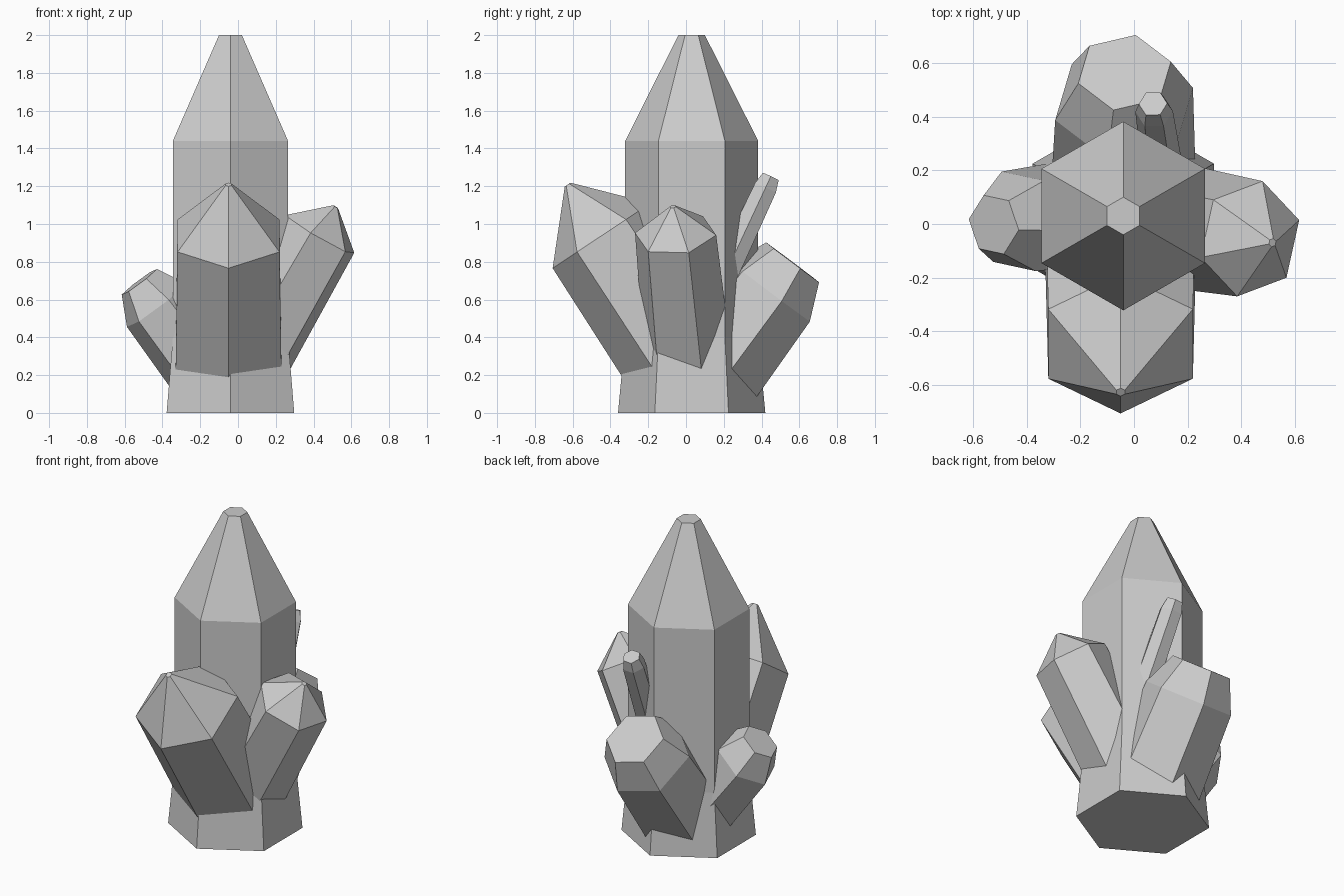
import bpy, bmesh, math
from mathutils import Vector

if "Cube" in bpy.data.objects:
    bpy.data.objects.remove(bpy.data.objects["Cube"])


def crystal(name, shoulder, axis, ref, rings, sides=6):
    """Faceted crystal: rings are (distance along axis from shoulder, radius);
    ref points from the axis toward one corner."""
    c, n = Vector(shoulder), Vector(axis).normalized()
    u = Vector(ref)
    u = (u - n * u.dot(n)).normalized()
    v = n.cross(u)
    bm = bmesh.new()
    loops = []
    for d, r in rings:
        loops.append([bm.verts.new(c + n * d + r * (u * math.cos(a) + v * math.sin(a)))
                      for a in (2 * math.pi * i / sides for i in range(sides))])
    for lo, hi in zip(loops, loops[1:]):
        for i in range(sides):
            j = (i + 1) % sides
            bm.faces.new((lo[i], lo[j], hi[j], hi[i]))
    bm.faces.new(loops[0][::-1])
    bm.faces.new(loops[-1])
    bmesh.ops.recalc_face_normals(bm, faces=bm.faces)
    mesh = bpy.data.meshes.new(name)
    bm.to_mesh(mesh)
    bm.free()
    ob = bpy.data.objects.new(name, mesh)
    bpy.context.collection.objects.link(ob)
    return ob


# Tall upright crystal with a slightly flared foot
crystal("main_crystal", (-0.04, 0.03, 1.44), (0, 0, 1), (0, 1, 0),
        [(-1.44, 0.39), (-1.04, 0.352), (0, 0.352), (0.56, 0.07)])

# Large pointed crystal leaning forward
crystal("front_crystal", (-0.05, -0.447, 0.938), (0, -0.553, 0.833), (0, -0.833, -0.553),
        [(-0.85, 0.325), (0, 0.311), (0.325, 0.018)])

# Pointed crystal leaning right
crystal("right_crystal", (0.432, -0.055, 0.947), (0.5, -0.087, 0.862), (0.185, 0.07, -0.1),
        [(-0.85, 0.24), (0, 0.22), (0.168, 0.016)])

# Blunt crystal leaning back
crystal("back_crystal", (-0.037, 0.447, 0.64), (0.01, 0.6, 0.8), (0.23, 0.785, -0.57),
        [(-0.58, 0.285), (0, 0.268), (0.196, 0.18)])

# Small blunt crystal leaning left
crystal("left_crystal", (-0.43, 0.01, 0.57), (-0.6, -0.08, 0.8), (-0.81, 0.17, -0.56),
        [(-0.5, 0.21), (0, 0.198), (0.155, 0.117)])

# Thin sliver behind the main crystal
crystal("thin_crystal", (0.075, 0.42, 1.19), (-0.06, 0.42, 0.9), (1, 0, 0),
        [(-0.65, 0.08), (0, 0.07), (0.067, 0.053)])
